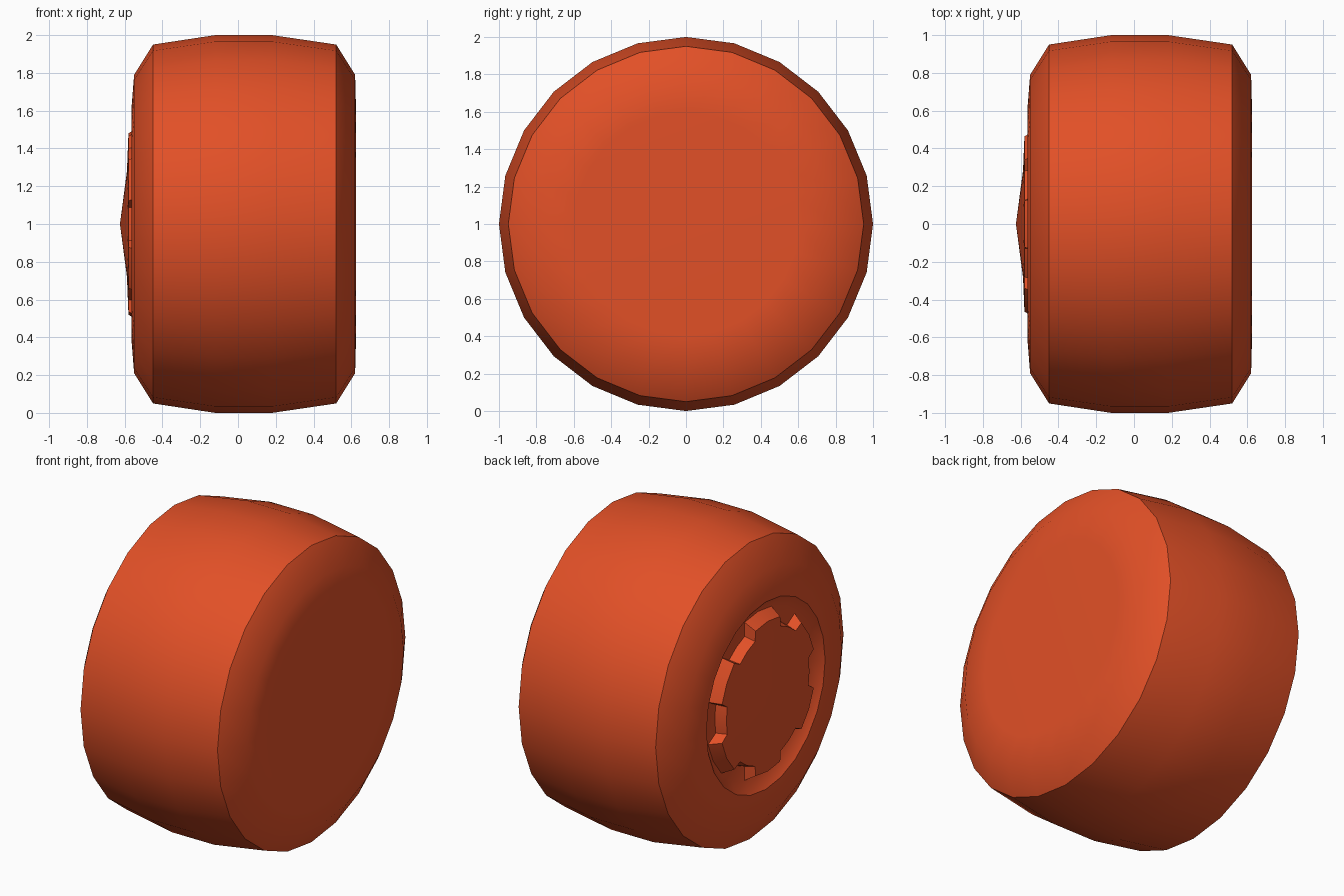
import bpy, bmesh
from math import sin, cos, radians

cube = bpy.data.objects.get("Cube")
if cube:
    bpy.data.objects.remove(cube)

paint = bpy.data.materials.new("orange_red")
paint.use_nodes = True
COLOR = (0.76, 0.08, 0.02, 1)
paint.diffuse_color = COLOR
paint.node_tree.nodes["Principled BSDF"].inputs["Base Color"].default_value = COLOR


def point(x, r, deg):
    """Point at distance r from the axle, deg measured from straight up."""
    a = radians(deg)
    return (x, r * sin(a), 1 + r * cos(a))


def loft(name, rings, start_tip, end_tip, smooth=40):
    """Skin rings of (x, radius, degrees), closing each end with a fan."""
    bm = bmesh.new()
    loops = [[bm.verts.new(point(*p)) for p in ring] for ring in rings]
    n = len(loops[0])
    for a, b in zip(loops, loops[1:]):
        for i in range(n):
            j = (i + 1) % n
            bm.faces.new((a[i], a[j], b[j], b[i]))
    for loop, tip in ((loops[0], start_tip), (loops[-1], end_tip)):
        v = bm.verts.new((tip, 0, 1))
        for i in range(n):
            bm.faces.new((loop[i], loop[(i + 1) % n], v))
    bmesh.ops.recalc_face_normals(bm, faces=bm.faces)
    mesh = bpy.data.meshes.new(name)
    bm.to_mesh(mesh)
    bm.free()
    mesh.materials.append(paint)
    obj = bpy.data.objects.new(name, mesh)
    bpy.context.collection.objects.link(obj)
    bpy.ops.object.select_all(action='DESELECT')
    obj.select_set(True)
    bpy.context.view_layer.objects.active = obj
    bpy.ops.object.shade_smooth_by_angle(angle=radians(smooth))
    return obj


# Tyre: tread, bevelled shoulders, closed inner side, dished outer side
profile = [(0.625, 0.60), (0.62, 0.79), (0.52, 0.95), (0.18, 1.0),
           (-0.12, 1.0), (-0.45, 0.95), (-0.55, 0.79), (-0.565, 0.60),
           (-0.51, 0.53)]
loft("tyre", [[(x, r, k * 15) for k in range(24)] for x, r in profile],
     0.625, -0.51)

# Hub cap: shallow cone with six notches around its rim
rim, lip, crown = [], [], []
for k in range(6):
    mid = 30 + 60 * k
    for offset, notched in ((-30, False), (-15, False), (-12, True),
                            (0, True), (12, True), (15, False)):
        deg = mid + offset
        rim.append((-0.50, 0.44 if notched else 0.53, deg))
        lip.append((-0.58, 0.42 if notched else 0.48, deg))
        crown.append((-0.588, 0.28, deg))
loft("hub_cap", [rim, lip, crown], -0.50, -0.625, 30)
